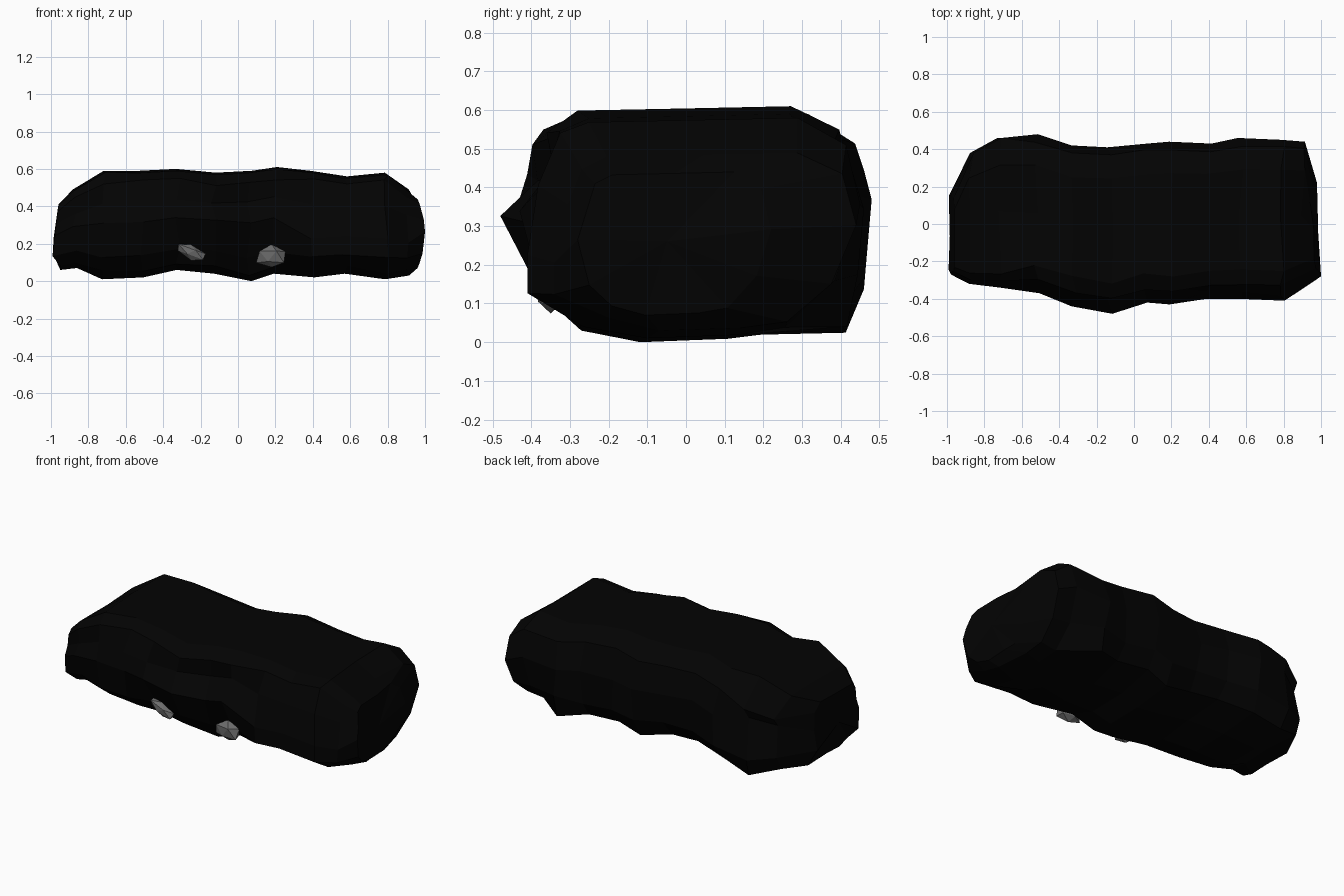
import bpy, bmesh, random
from mathutils import Vector

random.seed(4)
cube = bpy.data.objects.get("Cube")
if cube:
    bpy.data.objects.remove(cube, do_unlink=True)


def make_material(name, value):
    mat = bpy.data.materials.new(name)
    mat.use_nodes = True
    colour = (value, value, value, 1)
    mat.diffuse_color = colour
    mat.node_tree.nodes["Principled BSDF"].inputs["Base Color"].default_value = colour
    return mat


def add_object(name, bm, mat):
    bmesh.ops.recalc_face_normals(bm, faces=bm.faces)
    mesh = bpy.data.meshes.new(name)
    bm.to_mesh(mesh)
    bm.free()
    mesh.materials.append(mat)
    obj = bpy.data.objects.new(name, mesh)
    bpy.context.collection.objects.link(obj)
    return obj


black = make_material("coal black", 0.0009)
grey = make_material("stone grey", 0.15)

# Cross-section of the boulder, scaled to fit each station
profile = {"top_front": (-.64, .96), "top_middle": (0, .98), "top_back": (.62, 1),
           "back_shoulder": (.9, .76), "back_ridge": (1, .2), "back_low": (.95, -.5),
           "back_corner": (.8, -.85), "base_back": (.25, -.97), "base_front": (-.3, -1),
           "front_corner": (-.65, -.87), "front_low": (-.88, -.58),
           "front_ridge": (-1, .05), "front_high": (-.92, .4), "front_shoulder": (-.82, .84)}

# Stations along the length: x, front, back, bottom, top
stations = [(-.98, -.27, .16, .06, .41), (-.87, -.32, .38, .07, .49),
            (-.72, -.34, .46, .01, .59), (-.52, -.37, .48, .02, .59),
            (-.32, -.44, .42, .06, .6), (-.13, -.48, .41, .04, .58),
            (.06, -.42, .43, 0, .59), (.2, -.43, .44, .04, .61),
            (.4, -.4, .43, .02, .59), (.57, -.4, .46, .04, .56),
            (.79, -.41, .45, .01, .58), (.9, -.34, .44, .03, .49),
            (.98, -.28, .22, .07, .44)]
last = len(stations) - 1


def shape_point(s, part, u, v):
    """Local dents, ledges and bulges of the cross-section."""
    local = {}
    if 4 <= s <= 7:
        # Undercut and dented upper band along the middle of the front
        local["front_low"] = (-.79, v)
        if s > 4:
            local["front_high"] = (-.8, .42)
            local["front_shoulder"] = (-.82, .77)
    elif 8 <= s <= 11:
        # Low bulge toward the front left
        local["front_ridge"] = (-1, -.25)
        local["front_low"] = (-1, -.62)
    elif s <= 2:
        # Full upper front corner
        local["top_front"] = (-.82, .97)
        local["front_shoulder"] = (-.93, .78)
    if 1 <= s <= 2:
        # Overhanging top and square foot at the right back corner
        local["back_shoulder"] = (1, .5)
        local["back_ridge"] = (.92, .3)
        local["back_low"] = (1, -.55)
        local["back_corner"] = (.9, -.95)
    elif s == 0:
        local["back_corner"] = (1.1, -1)
    elif s == 9:
        local["back_corner"] = (.88, -1)
    elif s > 9:
        # Trimmed lower back corner at the left end
        local["back_low"] = (.85, -.45)
        local["back_corner"] = (.55, -.9)
    return local.get(part, (u, v))


# Boulder body, lofted through the stations
bm = bmesh.new()
rings = []
for s, (x, front, back, bottom, top) in enumerate(stations):
    ring = []
    for part, (u, v) in profile.items():
        u, v = shape_point(s, part, u, v)
        if s == 0:
            dx = .02 * v if v > -.6 else .03
        elif s == last:
            dx = .02 - .04 * v * v - (.02 if u > .5 else 0)
        else:
            dx = random.uniform(-.015, .015)
            if abs(u) < .96:
                u += random.uniform(-.02, .02)
            if abs(v) < .9:
                v += random.uniform(-.03, .03)
        y = (front + back) / 2 + u * (back - front) / 2
        z = (bottom + top) / 2 + v * (top - bottom) / 2
        ring.append(bm.verts.new((x + dx, y, z)))
    rings.append(ring)

n = len(profile)
for a, b in zip(rings, rings[1:]):
    for k in range(n):
        j = (k + 1) % n
        bm.faces.new((a[k], a[j], b[j], b[k]))
for ring, side in ((rings[0], -1), (rings[-1], 1)):
    hub = bm.verts.new(sum((v.co for v in ring), Vector()) / n)
    hub.co.x = side * .985
    for k in range(n):
        bm.faces.new((ring[k], ring[(k + 1) % n], hub))
add_object("boulder", bm, black)


# Exposed stone chips set into the undercut
def add_chip(name, centre, size, slope):
    bm = bmesh.new()
    bmesh.ops.create_icosphere(bm, subdivisions=1, radius=1)
    for v in bm.verts:
        v.co *= random.uniform(.85, 1.1)
        v.co = Vector(c + p * r for c, p, r in zip(centre, v.co, size))
        v.co.z -= slope * (v.co.x - centre[0])
    add_object(name, bm, grey)


add_chip("right_chip", (-.25, -.37, .155), (.09, .035, .042), .35)
add_chip("left_chip", (.18, -.35, .13), (.085, .045, .065), 0)
